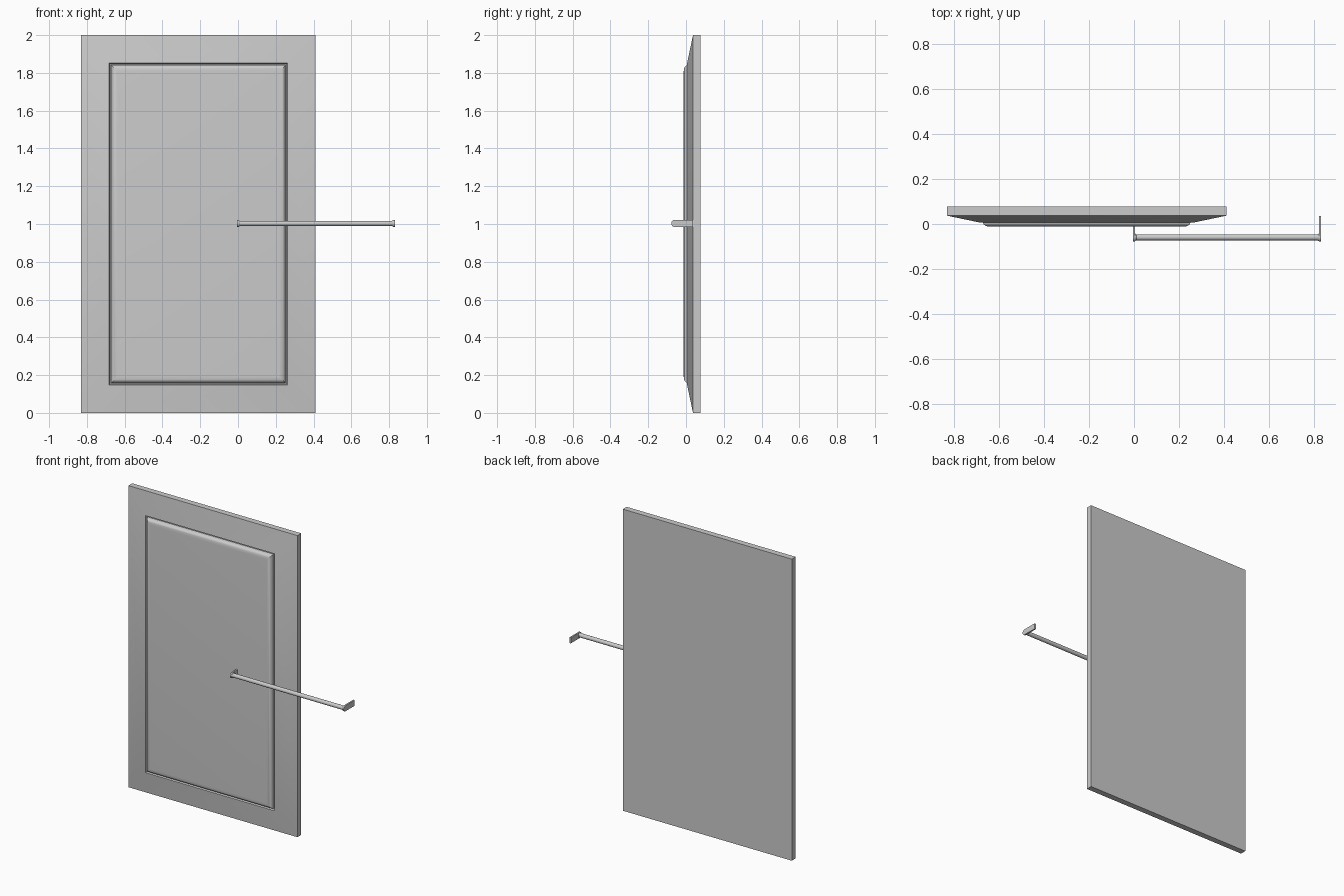
import bpy, bmesh
from math import sin, cos, pi, radians

cube = bpy.data.objects.get("Cube")
if cube:
    bpy.data.objects.remove(cube, do_unlink=True)

grey = bpy.data.materials.new("Neutral grey")
grey.use_nodes = True
colour = (0.6, 0.6, 0.6, 1)
grey.diffuse_color = colour
grey.node_tree.nodes["Principled BSDF"].inputs["Base Color"].default_value = colour


def finish(name, bm, smooth=False):
    bmesh.ops.recalc_face_normals(bm, faces=bm.faces)
    mesh = bpy.data.meshes.new(name)
    bm.to_mesh(mesh)
    bm.free()
    mesh.materials.append(grey)
    obj = bpy.data.objects.new(name, mesh)
    bpy.context.collection.objects.link(obj)
    if smooth:
        bpy.ops.object.select_all(action='DESELECT')
        obj.select_set(True)
        bpy.context.view_layer.objects.active = obj
        bpy.ops.object.shade_smooth_by_angle(angle=radians(30))
    return obj


def loft(name, rings, smooth=False):
    """Skin a list of equal-length point rings and cap both ends."""
    bm = bmesh.new()
    loops = [[bm.verts.new(p) for p in ring] for ring in rings]
    n = len(loops[0])
    for a, b in zip(loops, loops[1:]):
        for i in range(n):
            j = (i + 1) % n
            bm.faces.new((a[i], a[j], b[j], b[i]))
    bm.faces.new(loops[0])
    bm.faces.new(loops[-1])
    return finish(name, bm, smooth)


# Door panel: concentric rectangles, each an (inset, depth) step
LEFT, RIGHT, HEIGHT = -0.83, 0.41, 2.0


def rectangle(inset, y):
    x0, x1, z0, z1 = LEFT + inset, RIGHT - inset, inset, HEIGHT - inset
    return [(x0, y, z0), (x1, y, z0), (x1, y, z1), (x0, y, z1)]


frame = [(0, 0.077), (0, 0.037), (0.148, 0.006), (0.152, 0.016), (0.158, 0.016)]
# Rounded edge of the raised field
edge = [(0.192 - 0.032 * cos(a), 0.006 - 0.018 * sin(a))
        for a in (i * pi / 12 for i in range(7))]
loft("door_panel", [rectangle(*step) for step in frame + edge], True)

# Handle bar: round rod that flares where it meets the end plates
BAR_Y, BAR_Z = -0.059, 1.003


def circle(x, r):
    return [(x, BAR_Y + r * cos(2 * pi * i / 24), BAR_Z + r * sin(2 * pi * i / 24))
            for i in range(24)]


flares = [(0.0, 0.018), (0.005, 0.017), (0.010, 0.0135), (0.815, 0.0135),
          (0.820, 0.017), (0.825, 0.018)]
loft("handle_bar", [circle(x, r) for x, r in flares], True)


# End plates: flat strips with a rounded front end
def plate_outline(x, back):
    r = 0.019
    arc = [(x, BAR_Y - r * sin(a), BAR_Z + r * cos(a))
           for a in (i * pi / 12 for i in range(13))]
    return [(x, back, BAR_Z + r)] + arc + [(x, back, BAR_Z - r)]


for name, x in (("inner_handle_plate", -0.005), ("outer_handle_plate", 0.82)):
    loft(name, [plate_outline(x, 0.036), plate_outline(x + 0.01, 0.036)], True)
